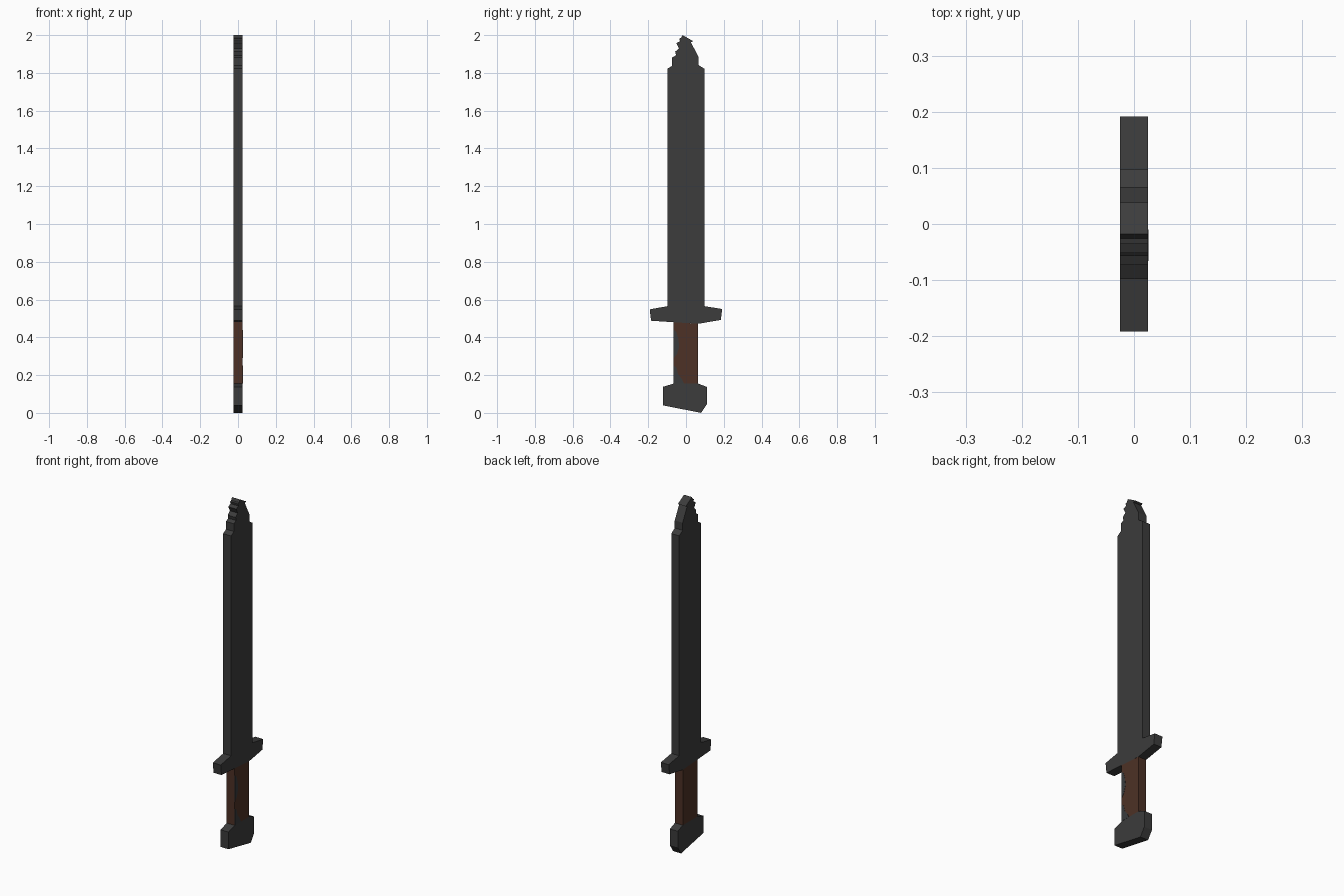
import bpy
import bmesh


def material(name, rgb):
    m = bpy.data.materials.new(name)
    m.diffuse_color = (*rgb, 1.0)
    return m


STEEL = material("dark_steel", (0.045, 0.045, 0.045))
LEATHER = material("brown_leather", (0.074, 0.031, 0.019))
WORN = material("worn_grey", (0.041, 0.044, 0.046))
HALF = 0.025


def slab(name, outline, mat, x0=-HALF, x1=HALF):
    """Extrude a (y, z) outline along x into a flat-faced solid."""
    bm = bmesh.new()
    face = bm.faces.new([bm.verts.new((x0, y, z)) for y, z in outline])
    ext = bmesh.ops.extrude_face_region(bm, geom=[face])
    verts = [v for v in ext["geom"] if isinstance(v, bmesh.types.BMVert)]
    bmesh.ops.translate(bm, verts=verts, vec=(x1 - x0, 0, 0))
    bmesh.ops.recalc_face_normals(bm, faces=bm.faces)
    mesh = bpy.data.meshes.new(name)
    bm.to_mesh(mesh)
    bm.free()
    mesh.materials.append(mat)
    obj = bpy.data.objects.new(name, mesh)
    bpy.context.collection.objects.link(obj)
    return obj


# Long blade with a chipped, stepped tip
slab("blade", [
    (-0.098, 0.565), (0.097, 0.565), (0.097, 1.822), (0.066, 1.842),
    (0.066, 1.885), (0.026, 1.962), (0.038, 1.968), (-0.018, 2.0),
    (-0.026, 1.985), (-0.036, 1.982), (-0.032, 1.968), (-0.052, 1.958),
    (-0.038, 1.930), (-0.057, 1.912), (-0.053, 1.893), (-0.073, 1.882),
    (-0.073, 1.838), (-0.098, 1.822)], STEEL)

# Tapered crossguard
slab("crossguard", [
    (-0.192, 0.548), (-0.185, 0.488), (-0.066, 0.480), (0.066, 0.472),
    (0.184, 0.492), (0.192, 0.550), (0.097, 0.565), (-0.098, 0.565)], STEEL)

# Grip
slab("grip", [(-0.066, 0.155), (0.064, 0.155), (0.064, 0.472),
              (-0.066, 0.480)], LEATHER)

# Worn spots on one side of the grip
slab("grip_worn_spot", [
    (-0.066, 0.29), (-0.048, 0.31), (-0.036, 0.35), (-0.040, 0.39),
    (-0.052, 0.43), (-0.066, 0.44)], WORN, HALF, HALF + 0.001)
slab("grip_worn_base", [
    (-0.066, 0.155), (-0.010, 0.155), (-0.022, 0.18), (-0.042, 0.205),
    (-0.050, 0.24), (-0.066, 0.25)], WORN, HALF, HALF + 0.001)

# Angular pommel
slab("pommel", [
    (-0.122, 0.040), (0.080, 0.0), (0.110, 0.045), (0.110, 0.138),
    (0.064, 0.155), (-0.066, 0.155), (-0.122, 0.138)], STEEL)
